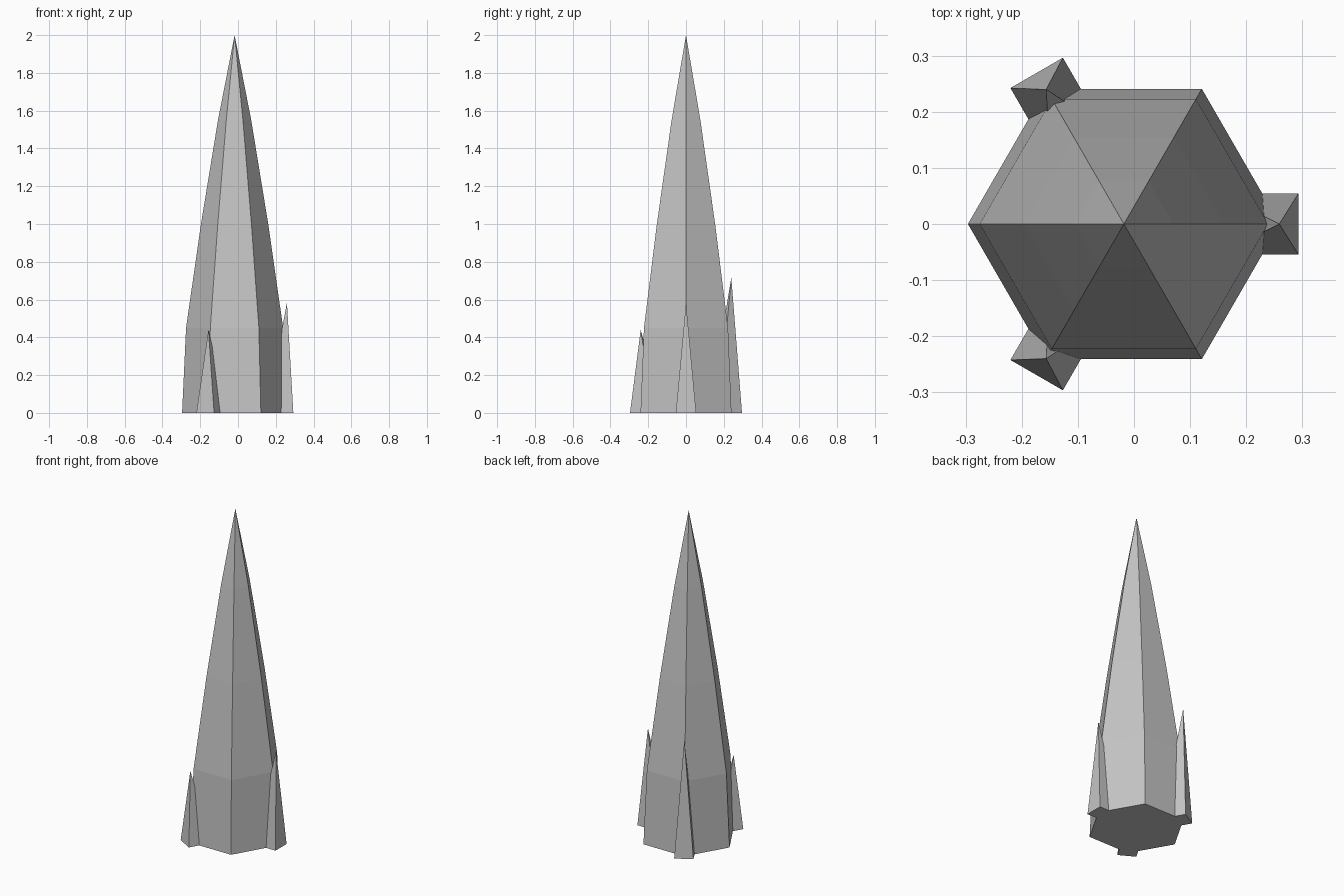
import bpy, bmesh
from math import pi, cos, sin
from mathutils import Matrix

cube = bpy.data.objects.get("Cube")
if cube:
    bpy.data.objects.remove(cube, do_unlink=True)

CENTRE = Matrix.Translation((-0.018, 0, 0))

grey = bpy.data.materials.new("stone grey")
grey.use_nodes = True
colour = (0.55, 0.55, 0.55, 1)
grey.diffuse_color = colour
grey.node_tree.nodes["Principled BSDF"].inputs["Base Color"].default_value = colour


def spike(name, rings, tip, turn=0):
    """Flat-faced spike: a closed base, stacked rings of points and one tip."""
    bm = bmesh.new()
    loops = [[bm.verts.new(p) for p in ring] for ring in rings]
    top = bm.verts.new(tip)
    n = len(loops[0])
    bm.faces.new(loops[0][::-1])
    for low, high in zip(loops, loops[1:]):
        for i in range(n):
            j = (i + 1) % n
            bm.faces.new((low[i], low[j], high[j], high[i]))
    for i in range(n):
        bm.faces.new((loops[-1][i], loops[-1][(i + 1) % n], top))
    bmesh.ops.recalc_face_normals(bm, faces=bm.faces)
    bm.transform(CENTRE @ Matrix.Rotation(turn, 4, "Z"))
    mesh = bpy.data.meshes.new(name)
    bm.to_mesh(mesh)
    bm.free()
    mesh.materials.append(grey)
    obj = bpy.data.objects.new(name, mesh)
    bpy.context.collection.objects.link(obj)
    return obj


def hexagon(r, z):
    return [(r * cos(i * pi / 3), r * sin(i * pi / 3), z) for i in range(6)]


# Main six-sided spire, tapering faster towards the tip
profile = [(0.278, 0), (0.257, 0.45), (0.178, 1.0), (0.088, 1.55)]
spike("spire", [hexagon(r, z) for r, z in profile], (0, 0, 2))

# Three four-sided shards of different heights on alternate corners
shard_base = [(0.17, -0.054, 0), (0.311, -0.054, 0), (0.311, 0.054, 0), (0.17, 0.054, 0)]
heights = {"left_shard": 0.585, "back_shard": 0.715, "front_shard": 0.44}
for i, (name, height) in enumerate(heights.items()):
    spike(name, [shard_base], (0.277, 0, height), i * 2 * pi / 3)
